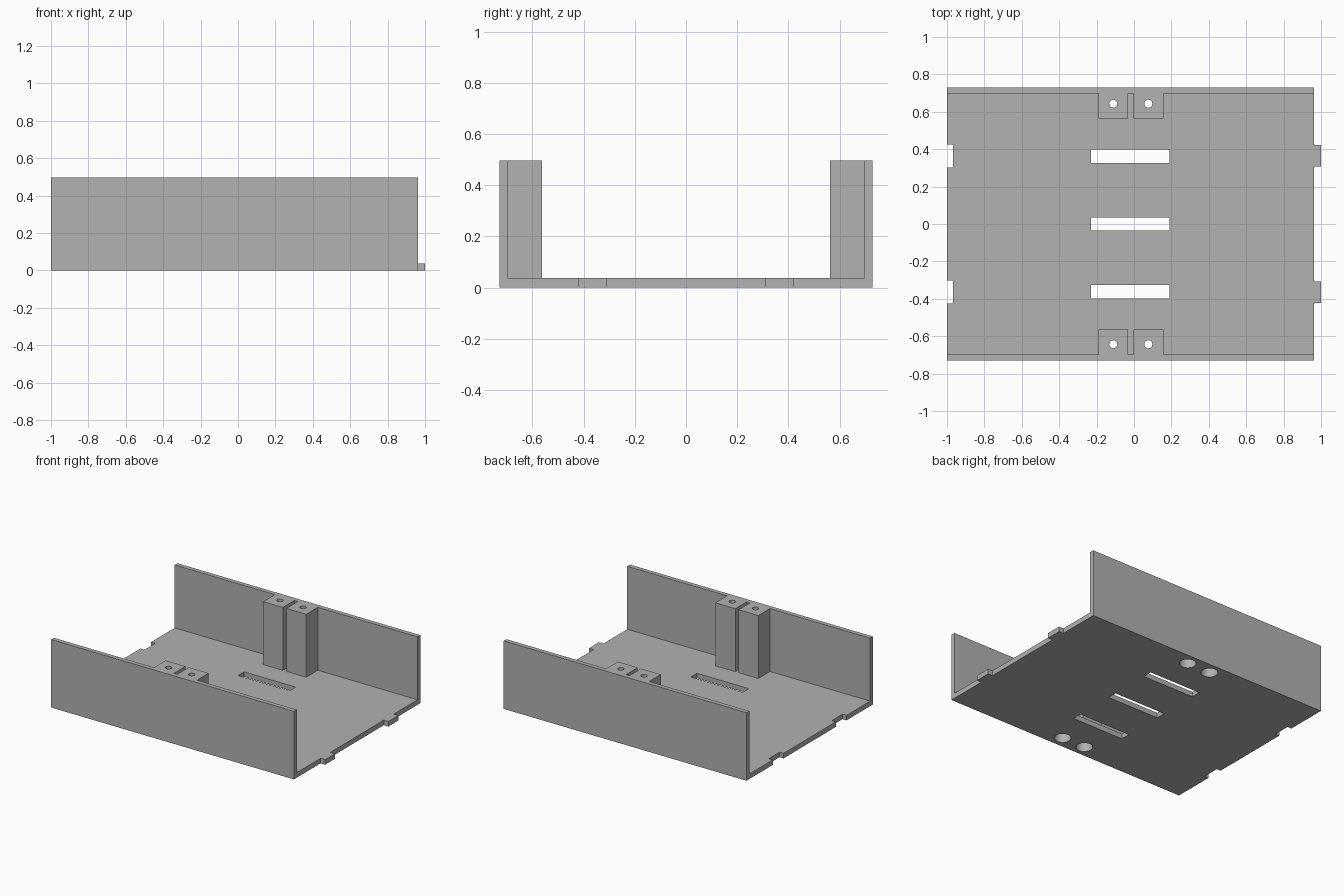
import bpy
import math

if "Cube" in bpy.data.objects:
    bpy.data.objects.remove(bpy.data.objects["Cube"])

grey = bpy.data.materials.new("plain grey")
grey.diffuse_color = (0.445, 0.445, 0.445, 1)
grey.use_nodes = True
grey.node_tree.nodes["Principled BSDF"].inputs["Base Color"].default_value = grey.diffuse_color

FLOOR_H, HEIGHT = 0.037, 0.497
X0, X1 = -1.0, 0.963          # tray ends
Y_OUT, Y_IN, Y_POST = 0.729, 0.697, 0.563
HOLE_XS, HOLE_Y = (-0.111, 0.0765), 0.643


def box(name, x, y, z):
    """Axis-aligned box from three (low, high) ranges."""
    lo, hi = zip(*(sorted(r) for r in (x, y, z)))
    bpy.ops.mesh.primitive_cube_add(size=1)
    ob = bpy.context.object
    ob.name = name
    for v in ob.data.vertices:
        v.co = [lo[i] if v.co[i] < 0 else hi[i] for i in range(3)]
    ob.data.materials.append(grey)
    return ob


def cylinder(name, x, y, radius, z0, z1):
    bpy.ops.mesh.primitive_cylinder_add(
        vertices=32, radius=radius, depth=z1 - z0, location=(x, y, (z0 + z1) / 2))
    ob = bpy.context.object
    ob.name = name
    ob.data.materials.append(grey)
    return ob


def boolean(target, tool, operation):
    """Apply a boolean and remove the tool."""
    mod = target.modifiers.new("boolean", 'BOOLEAN')
    mod.operation, mod.object, mod.solver = operation, tool, 'EXACT'
    bpy.context.view_layer.objects.active = target
    bpy.ops.object.modifier_apply(modifier=mod.name)
    bpy.data.objects.remove(tool)


# Floor plate
tray = box("tray", (X0, X1), (-Y_OUT, Y_OUT), (0, FLOOR_H))

for s in (-1, 1):
    # Side wall
    boolean(tray, box("side_wall", (X0, X1), (s * Y_IN, s * Y_OUT), (0, HEIGHT)), 'UNION')
    # Pair of screw posts against the wall
    for x in ((-0.191, -0.031), (-0.004, 0.157)):
        boolean(tray, box("screw_post", x, (s * Y_POST, s * (Y_OUT - 0.01)), (0.01, HEIGHT)), 'UNION')
    # Interlocking tab on one end, matching notch on the other
    boolean(tray, box("end_tab", (X1 - 0.02, 1.0), (s * 0.308, s * 0.422), (0, FLOOR_H)), 'UNION')
    boolean(tray, box("end_notch", (-1.1, -0.967), (s * 0.302, s * 0.426), (-0.1, 0.1)), 'DIFFERENCE')

# Strap slots through the floor
for y in (-0.362, 0, 0.362):
    boolean(tray, box("floor_slot", (-0.229, 0.189), (y - 0.035, y + 0.035), (-0.1, 0.1)), 'DIFFERENCE')

# Screw holes with wide recesses from below
for s in (-1, 1):
    for x in HOLE_XS:
        boolean(tray, cylinder("screw_hole", x, s * HOLE_Y, 0.0215, -0.1, 0.6), 'DIFFERENCE')
        boolean(tray, cylinder("screw_recess", x, s * HOLE_Y, 0.056, -0.1, 0.33), 'DIFFERENCE')

bpy.ops.object.select_all(action='DESELECT')
tray.select_set(True)
bpy.context.view_layer.objects.active = tray
bpy.ops.object.shade_smooth_by_angle(angle=math.radians(30))
